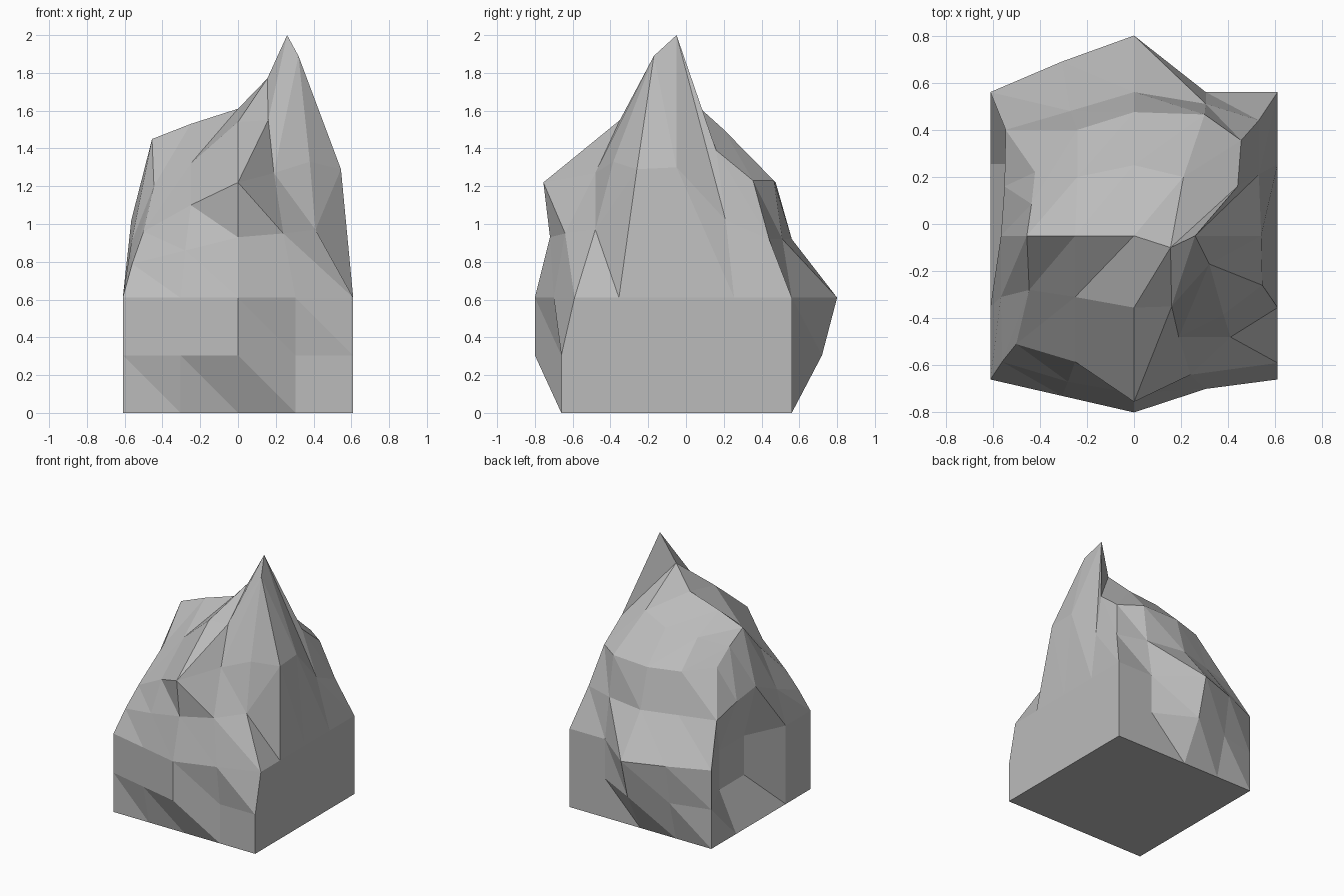
import bpy
import bmesh

# Remove the default cube only
default_cube = bpy.data.objects.get("Cube")
if default_cube:
    bpy.data.objects.remove(default_cube, do_unlink=True)

# Single flat stone colour
stone = bpy.data.materials.new("stone_grey")
stone.use_nodes = True
grey = (0.5, 0.5, 0.5, 1)
stone.diffuse_color = grey
stone.node_tree.nodes["Principled BSDF"].inputs["Base Color"].default_value = grey

# The rock starts as a cube divided into equal cells on every side
CELLS = 4
SIZE = 1.22
STEP = SIZE / CELLS
FRONT_Y = -0.66

bm = bmesh.new()
lattice = {}


def vertex(i, j, k):
    """Return the lattice vertex at column i, depth j, level k."""
    key = (i, j, k)
    if key not in lattice:
        position = (i * STEP - SIZE / 2, j * STEP + FRONT_Y, k * STEP)
        lattice[key] = bm.verts.new(position)
    return lattice[key]


def skin(side, rising_diagonal):
    """Cover one side of the cube with triangles, split along one diagonal."""
    for a in range(CELLS):
        for b in range(CELLS):
            low_left = vertex(*side(a, b))
            low_right = vertex(*side(a + 1, b))
            top_right = vertex(*side(a + 1, b + 1))
            top_left = vertex(*side(a, b + 1))
            if rising_diagonal:
                bm.faces.new((low_left, low_right, top_right))
                bm.faces.new((low_left, top_right, top_left))
            else:
                bm.faces.new((top_left, low_left, low_right))
                bm.faces.new((top_left, low_right, top_right))


front_side = lambda a, b: (a, 0, b)
left_side = lambda a, b: (CELLS, a, b)
back_side = lambda a, b: (CELLS - a, CELLS, b)
right_side = lambda a, b: (0, CELLS - a, b)
top_side = lambda a, b: (a, b, CELLS)
underside = lambda a, b: (a, CELLS - b, 0)

for wall in (front_side, left_side, back_side, right_side):
    skin(wall, rising_diagonal=False)
skin(top_side, rising_diagonal=True)
skin(underside, rising_diagonal=True)


def sculpt_row(side, row, points, start=0):
    """Pull a row of vertices on one side to new positions."""
    for offset, point in enumerate(points):
        lattice[side(start + offset, row)].co = point


def push(axis, side, row, values, start=0):
    """Shift a row of vertices along one axis only."""
    for offset, value in enumerate(values):
        lattice[side(start + offset, row)].co[axis] = value


X_AXIS, Y_AXIS = 0, 1
SHOULDER = 3

# Crown: front lip, front slope, summit ridge, back slope, back lip
front_lip = [(-.5, -.51, .96), (-.25, -.585, 1.1), (0, -.755, 1.22),
             (.19, -.48, 1.27), (.38, -.385, 1.33)]
front_slope = [(-.445, -.28, 1.2), (-.25, -.31, 1.32), (0, -.355, 1.54),
               (.16, -.35, 1.55), (.32, -.17, 1.89)]
summit_ridge = [(-.455, -.05, 1.45), (-.25, -.05, 1.53), (0, -.05, 1.61),
                (.155, -.1, 1.77), (.26, -.05, 2)]
back_slope = [(-.435, .085, 1.35), (-.24, .2, 1.41), (0, .25, 1.44),
              (.21, .2, 1.5), (.44, .16, 1.39)]
back_lip = [(-.42, .22, 1.23), (-.24, .4, 1.22), (0, .475, 1.22),
            (.3, .465, 1.23), (.455, .355, 1.23)]
crown = (front_lip, front_slope, summit_ridge, back_slope, back_lip)
for row, points in enumerate(crown):
    sculpt_row(top_side, row, points)

# Shoulder: the tapering ring just below the crown
sculpt_row(front_side, SHOULDER, [
    (-.56, -.585, .79), (-.28, -.67, .86), (0, -.72, .93),
    (.24, -.64, .95), (.41, -.48, .97)])
sculpt_row(left_side, SHOULDER, [
    (.545, -.26, 1.29), (.54, -.05, 1.3), (.53, .21, 1.02)], start=1)
sculpt_row(back_side, SHOULDER, [
    (.53, .44, .92), (.305, .51, .92), (0, .56, .92),
    (-.27, .48, .92), (-.545, .4, .92)])
sculpt_row(right_side, SHOULDER, [
    (-.55, .16, .98), (-.565, -.05, 1.02), (-.565, -.31, .9)], start=1)

# Bulging belly on the front and the back
push(Y_AXIS, front_side, 1, [-.73, -.8], start=1)
push(Y_AXIS, front_side, 2, [-.73, -.8, -.7, -.59], start=1)
push(Y_AXIS, back_side, 1, [.72, .64], start=2)
push(Y_AXIS, back_side, 2, [.8, .69], start=2)

# Hollow worn into the right side
for level in (1, 2):
    push(X_AXIS, right_side, level, [-.465, -.465], start=1)

# Finish the rock as a flat-shaded object
bm.normal_update()
mesh = bpy.data.meshes.new("rock")
bm.to_mesh(mesh)
bm.free()
mesh.materials.append(stone)
rock = bpy.data.objects.new("rock", mesh)
bpy.context.collection.objects.link(rock)
